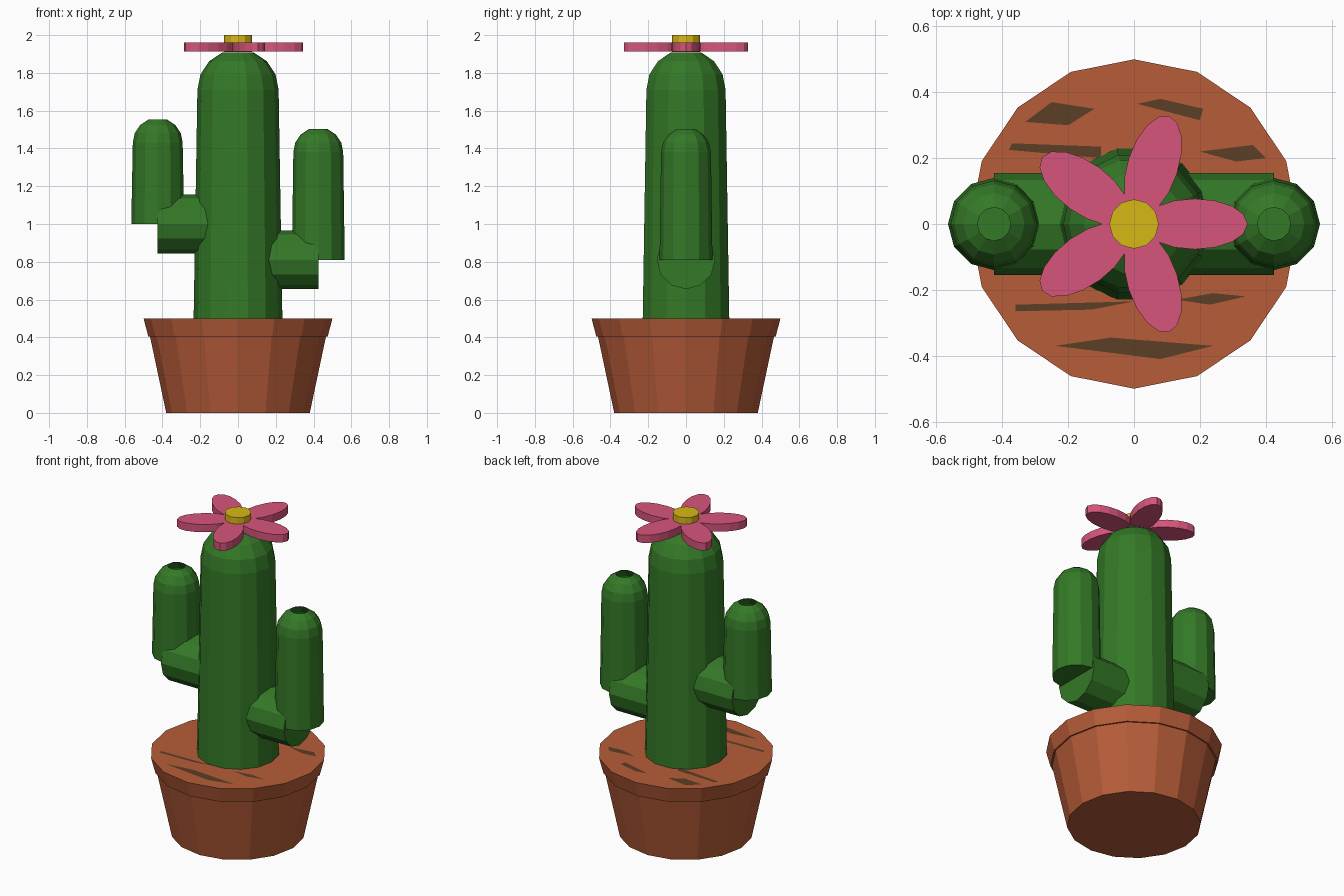
import bpy, bmesh, math
from mathutils import Matrix

if "Cube" in bpy.data.objects:
    bpy.data.objects.remove(bpy.data.objects["Cube"])


def material(name, rgb):
    m = bpy.data.materials.new(name)
    m.diffuse_color = (*rgb, 1)
    m.use_nodes = True
    m.node_tree.nodes["Principled BSDF"].inputs["Base Color"].default_value = m.diffuse_color
    return m


TERRACOTTA = material("terracotta", (0.47, 0.107, 0.04))
SOIL = material("soil brown", (0.105, 0.05, 0.02))
GREEN = material("cactus green", (0.034, 0.19, 0.02))
PINK = material("petal pink", (0.68, 0.09, 0.2))
YELLOW = material("flower yellow", (0.68, 0.48, 0.008))


def finish(name, bm, mat):
    bmesh.ops.recalc_face_normals(bm, faces=bm.faces)
    me = bpy.data.meshes.new(name)
    bm.to_mesh(me)
    bm.free()
    me.materials.append(mat)
    ob = bpy.data.objects.new(name, me)
    bpy.context.collection.objects.link(ob)
    return ob


def lathe(bm, profile, sides, caps=(True, True), matrix=Matrix()):
    """Stack rings of (radius, z) with the first corner on +x."""
    rings = []
    for r, z in profile:
        ring = []
        for i in range(sides):
            a = math.tau * i / sides
            p = matrix @ Matrix.Translation((r * math.cos(a), r * math.sin(a), z))
            ring.append(bm.verts.new(p.translation))
        rings.append(ring)
    for lo, hi in zip(rings, rings[1:]):
        for i in range(sides):
            j = (i + 1) % sides
            bm.faces.new((lo[i], lo[j], hi[j], hi[i]))
    if caps[0]:
        bm.faces.new(rings[0][::-1])
    if caps[1]:
        bm.faces.new(rings[-1])


def solid(name, profile, sides, mat, matrix=Matrix()):
    bm = bmesh.new()
    lathe(bm, profile, sides, matrix=matrix)
    return finish(name, bm, mat)


def stem(name, x, z0, z1, r0, r1, sides):
    """Tapered capped column with a dome that is open at its tip."""
    at = Matrix.Translation((x, 0, 0))
    solid(name, [(r0, z0), (r1, z1)], sides, GREEN, at)
    bm = bmesh.new()
    dome = [(r1 * math.cos(math.radians(t)), z1 + r1 * math.sin(math.radians(t)))
            for t in (0, 22.5, 45, 67.5)]
    lathe(bm, dome, sides, (False, False), at)
    ob = finish(name + "_dome", bm, GREEN)
    # keep the open dome facing outwards
    if ob.data.polygons[0].normal.dot(ob.data.polygons[0].center - at.translation
                                      - Matrix.Translation((0, 0, z1)).translation) < 0:
        ob.data.flip_normals()


# Pot and rim
solid("pot_body", [(0.38, 0), (0.485, 0.495)], 16, TERRACOTTA)
solid("pot_rim", [(0.475, 0.405), (0.5, 0.5)], 16, TERRACOTTA)

# Soil patches showing on the pot top
bm = bmesh.new()
patches = [
    ((-.33, .31), (-.2, .3), (-.12, .35), (-.25, .37)),
    ((.01, .365), (.2, .315), (.21, .35), (.08, .38)),
    ((-.38, .225), (-.1, .2), (-.1, .235), (-.37, .245)),
    ((.2, .22), (.31, .19), (.4, .2), (.36, .24)),
    ((-.36, -.265), (-.13, -.26), (0, -.235), (-.36, -.245)),
    ((.13, -.23), (.23, -.245), (.34, -.22), (.24, -.21)),
    ((-.24, -.37), (.08, -.41), (.24, -.37), (-.07, -.345)),
]
for quad in patches:
    bm.faces.new([bm.verts.new((x, y, 0.502)) for x, y in quad])
soil = finish("soil_patches", bm, SOIL)
for p in soil.data.polygons:
    if p.normal.z < 0:
        p.flip()

# Trunk and the two bent arms
stem("trunk", 0, 0.5, 1.71, 0.235, 0.215, 14)
for side, name, z0, z1 in ((1, "right_arm", 0.81, 1.38), (-1, "left_arm", 1.0, 1.43)):
    stem(name, side * 0.425, z0, z1, 0.14, 0.132, 12)
    turn = Matrix.Translation((0, 0, z0)) @ Matrix.Rotation(side * math.pi / 2, 4, 'Y')
    solid(name + "_elbow", [(0.155, 0.1), (0.155, 0.425)], 12, GREEN, turn)

# Flower: five oval petals round a disc
for k in range(5):
    m = (Matrix.Rotation(math.tau * k / 5, 4, 'Z') @ Matrix.Translation((0.185, 0, 0))
         @ Matrix.Diagonal((0.16, 0.077, 1, 1)))
    solid(f"petal_{k + 1}", [(1, 1.912), (1, 1.96)], 16, PINK, m)
solid("flower_centre", [(0.075, 1.91), (0.075, 2.0)], 12, YELLOW)
